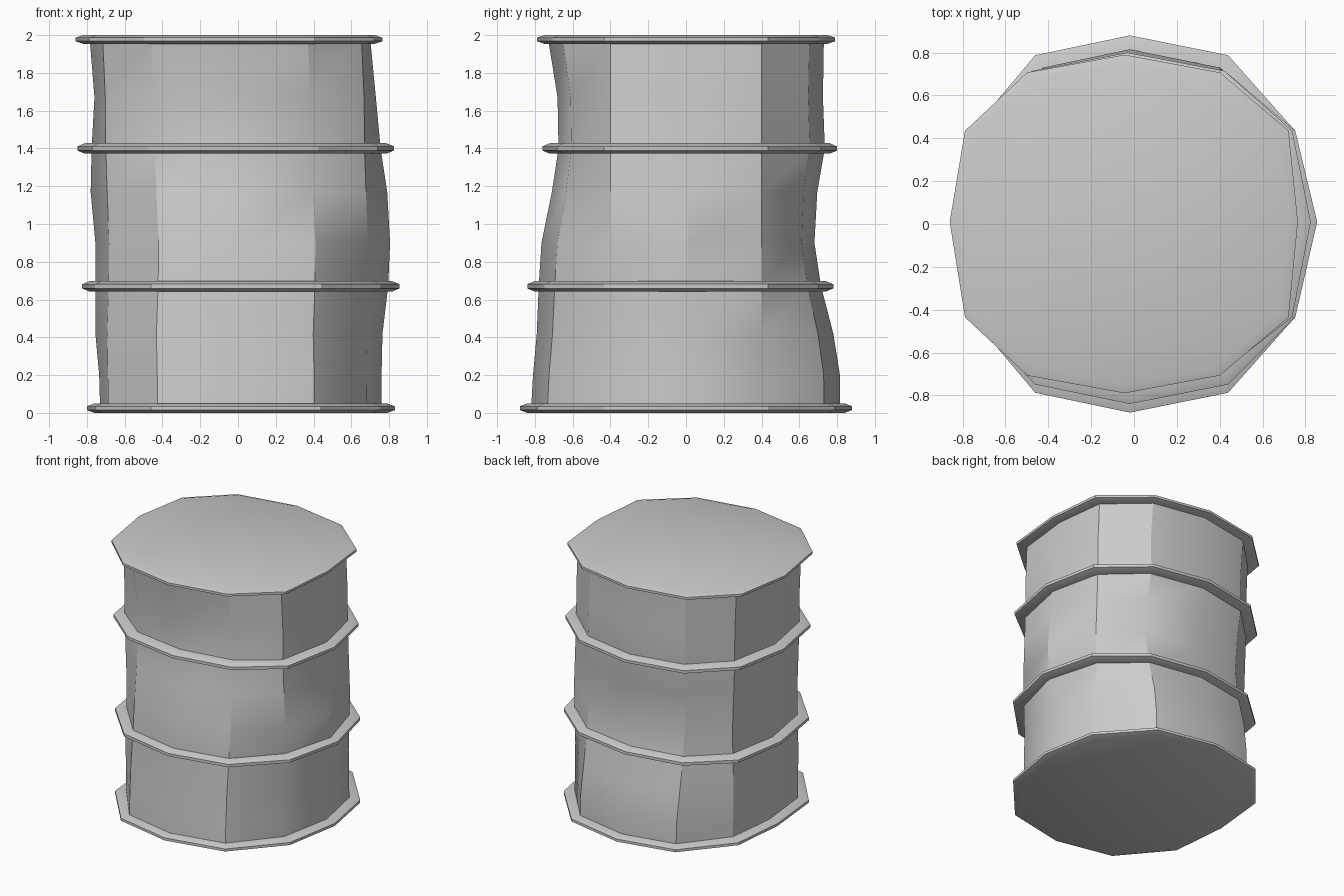
import bpy, bmesh
from math import radians

if "Cube" in bpy.data.objects:
    bpy.data.objects.remove(bpy.data.objects["Cube"])


def outline(z, x0, x1, y0, y1, y30, x60, x30, inset=0.0):
    """Uneven twelve-sided outline: four extents plus in-between columns.
    Dents shift the extreme corners most and the in-between ones less."""
    cx, cy = (x0 + x1) / 2, (y0 + y1) / 2
    hy = (y1 - y0) / 2
    pts = []
    # Quarter turns: right, back, left, front corners with two between each
    for sx, sy in ((1, 1), (-1, 1), (-1, -1), (1, -1)):
        side = (x1 if sx > 0 else x0, 0.01)
        near = (sx * x30 + 0.5 * cx - 0.01, sy * y30)
        far = (sx * x60 + 0.6 * cx - 0.02, sy * hy * 0.895 + 0.8 * cy)
        pole = (0.4 * cx - 0.025, y1 if sy > 0 else y0)
        pts += [side, near, far] if sx == sy else [pole, far, near]
    if inset:
        hx = (x1 - x0) / 2
        pts = [(cx + (x - cx) * (1 - inset / hx),
                cy + (y - cy) * (1 - inset / hy)) for x, y in pts]
    return [(x, y, z) for x, y in pts]


def skin(name, rows, cap_bottom=False, cap_top=False, angle=30):
    bm = bmesh.new()
    loops = [[bm.verts.new(p) for p in row] for row in rows]
    for a, b in zip(loops, loops[1:]):
        for i in range(12):
            j = (i + 1) % 12
            bm.faces.new((a[i], a[j], b[j], b[i]))
    if cap_bottom:
        bm.faces.new(loops[0][::-1])
    if cap_top:
        bm.faces.new(loops[-1])
    mesh = bpy.data.meshes.new(name)
    bm.to_mesh(mesh)
    bm.free()
    ob = bpy.data.objects.new(name, mesh)
    bpy.context.collection.objects.link(ob)
    bpy.ops.object.select_all(action='DESELECT')
    ob.select_set(True)
    bpy.context.view_layer.objects.active = ob
    bpy.ops.object.shade_smooth_by_angle(angle=radians(angle))
    return ob


# Dented wall: z, x min, x max, y min, y max
wall = [
    (0.02, -0.73, 0.76, -0.82, 0.815),
    (0.20, -0.735, 0.76, -0.81, 0.815),
    (0.42, -0.755, 0.765, -0.79, 0.78),
    (0.67, -0.755, 0.795, -0.78, 0.715),
    (0.90, -0.755, 0.805, -0.765, 0.68),
    (1.17, -0.78, 0.79, -0.71, 0.695),
    (1.40, -0.775, 0.755, -0.675, 0.735),
    (1.67, -0.76, 0.73, -0.68, 0.725),
    (1.98, -0.785, 0.70, -0.73, 0.73),
]
skin("barrel_wall", [outline(*w, 0.40, 0.415, 0.685) for w in wall])


# Chamfered hoops and end lids, each slightly shifted
def hoop(name, z, ext, h, cap_bottom=False, cap_top=False):
    rows = [(-h, 0.04), (-h * 0.4, 0), (h * 0.4, 0), (h, 0.04)]
    if not cap_bottom:
        rows.insert(0, (-h, 0.13))
    if not cap_top:
        rows.append((h, 0.13))
    skin(name, [outline(z + dz, *ext, 0.435, 0.45, 0.755, inset=i)
                for dz, i in rows], cap_bottom, cap_top, 27)


hoop("bottom_lid", 0.025, (-0.80, 0.83, -0.88, 0.88), 0.025, cap_bottom=True)
hoop("lower_hoop", 0.67, (-0.825, 0.855, -0.84, 0.78), 0.028)
hoop("upper_hoop", 1.40, (-0.85, 0.825, -0.76, 0.80), 0.028)
hoop("top_lid", 1.977, (-0.86, 0.765, -0.79, 0.79), 0.023, cap_top=True)
